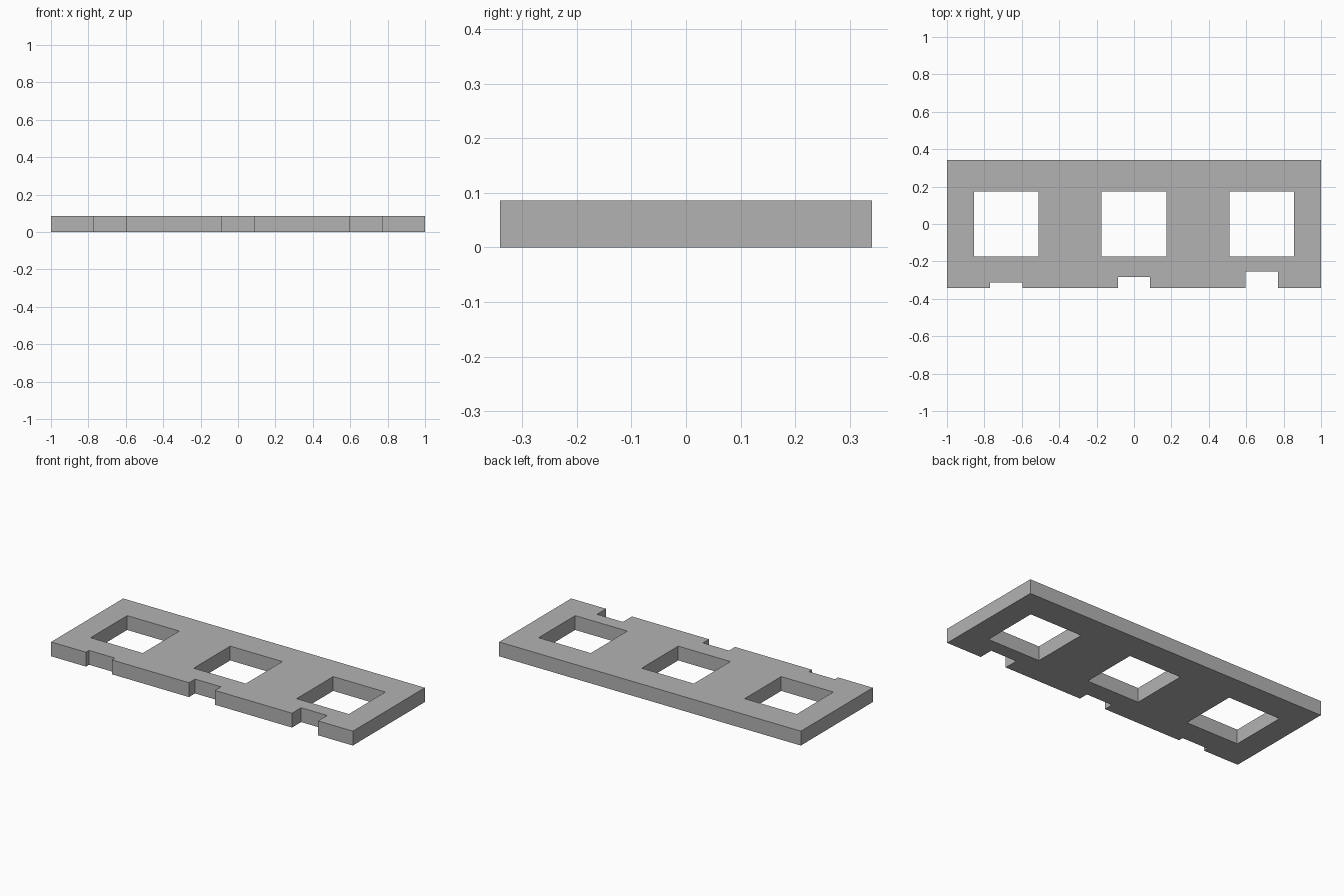
import bpy
import bmesh

cube = bpy.data.objects.get("Cube")
if cube:
    bpy.data.objects.remove(cube, do_unlink=True)

HALF_X, HALF_Y, HEIGHT = 1.0, 0.341, 0.086
SPACING = 0.683
WINDOW = 0.173        # half width of each square window
NOTCH = 0.086         # half width of each front notch
DEPTHS = (0.029, 0.057, 0.086)

# Openings as (x0, x1, y0, y1): a window and a front notch per station
openings = []
for i, depth in enumerate(DEPTHS):
    cx = (i - 1) * SPACING
    openings.append((cx - WINDOW, cx + WINDOW, -WINDOW, WINDOW))
    openings.append((cx - NOTCH, cx + NOTCH, -HALF_Y, -HALF_Y + depth))

xs = sorted({-HALF_X, HALF_X} | {v for o in openings for v in o[:2]})
ys = sorted({-HALF_Y, HALF_Y} | {v for o in openings for v in o[2:]})


def is_open(x, y):
    return any(a < x < b and c < y < d for a, b, c, d in openings)


# Flat plate layout, leaving the openings empty
bm = bmesh.new()
grid = [[bm.verts.new((x, y, 0)) for y in ys] for x in xs]
for i in range(len(xs) - 1):
    for j in range(len(ys) - 1):
        if not is_open((xs[i] + xs[i + 1]) / 2, (ys[j] + ys[j + 1]) / 2):
            bm.faces.new((grid[i][j], grid[i + 1][j],
                          grid[i + 1][j + 1], grid[i][j + 1]))
bmesh.ops.delete(bm, geom=[v for v in bm.verts if not v.link_faces],
                 context='VERTS')

# Raise the layout to full thickness
bottom = list(bm.faces)
raised = bmesh.ops.extrude_face_region(bm, geom=bottom, use_keep_orig=True)
top_verts = [g for g in raised["geom"] if isinstance(g, bmesh.types.BMVert)]
bmesh.ops.translate(bm, verts=top_verts, vec=(0, 0, HEIGHT))
bmesh.ops.recalc_face_normals(bm, faces=bm.faces)

mesh = bpy.data.meshes.new("notched_plate")
bm.to_mesh(mesh)
bm.free()
plate = bpy.data.objects.new("notched_plate", mesh)
bpy.context.collection.objects.link(plate)

# Single grey material
grey = bpy.data.materials.new("plain_grey")
grey.use_nodes = True
colour = (0.45, 0.45, 0.45, 1)
grey.diffuse_color = colour
grey.node_tree.nodes["Principled BSDF"].inputs["Base Color"].default_value = colour
mesh.materials.append(grey)
